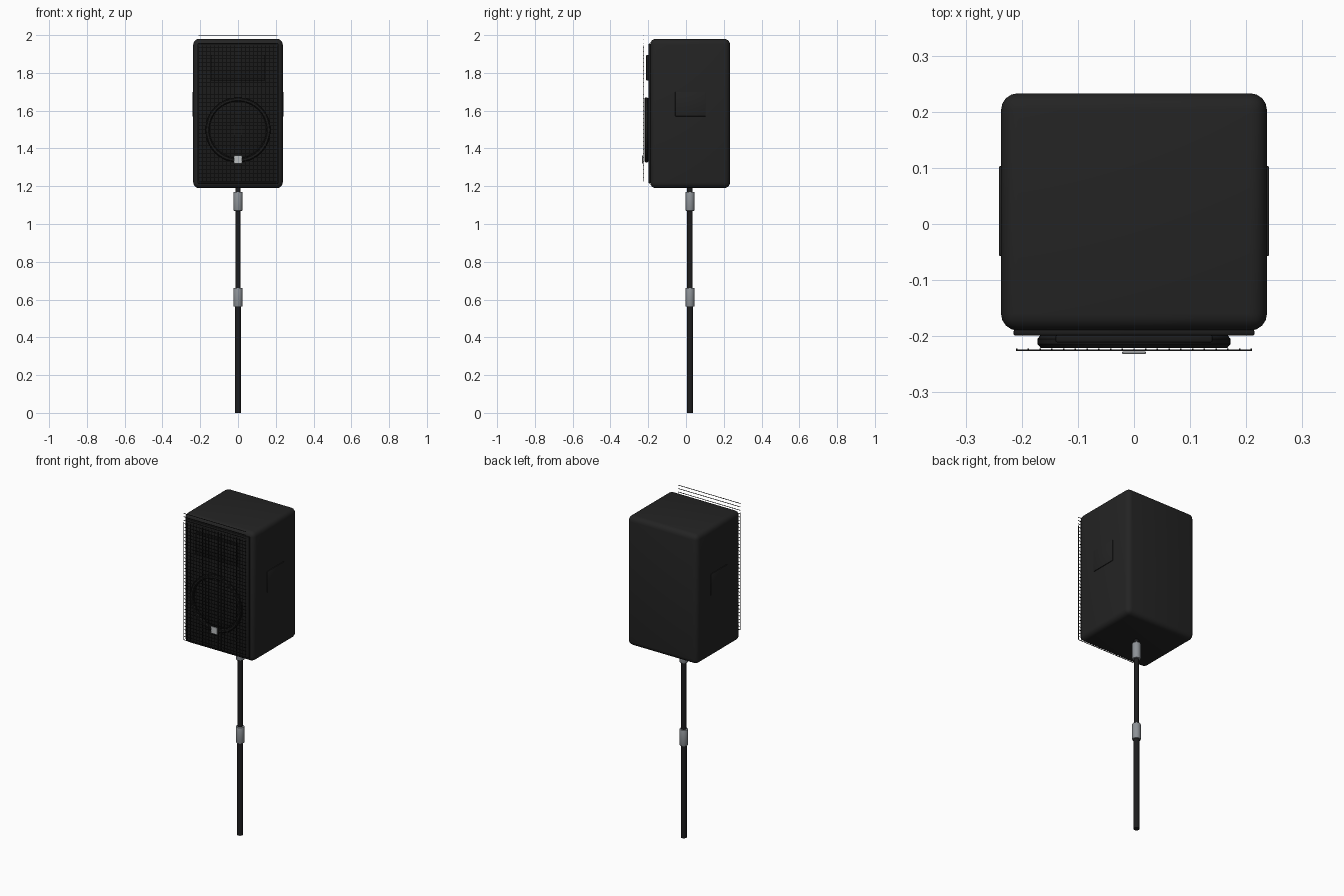
import bpy, math

if "Cube" in bpy.data.objects:
    bpy.data.objects.remove(bpy.data.objects["Cube"])


def material(name, r, g, b):
    m = bpy.data.materials.new(name)
    m.diffuse_color = (r, g, b, 1)
    m.use_nodes = True
    m.node_tree.nodes["Principled BSDF"].inputs["Base Color"].default_value = m.diffuse_color
    return m


CABINET = material("cabinet black", 0.017, 0.017, 0.017)
PANEL = material("panel black", 0.011, 0.011, 0.011)
POLE = material("pole black", 0.012, 0.012, 0.013)
WIRE = material("wire black", 0.010, 0.010, 0.010)
STEEL = material("collar steel", 0.27, 0.29, 0.31)
SILVER = material("badge silver", 0.50, 0.52, 0.53)
CY = 0.021          # depth of the pole and cabinet centre
WOOFER_Z = 1.498


def finish(name, mat, bevel=0, segments=3, smooth=True):
    o = bpy.context.object
    o.name = name
    o.data.materials.append(mat)
    if bevel:
        b = o.modifiers.new("bevel", 'BEVEL')
        b.width, b.segments = bevel, segments
        b.limit_method = 'ANGLE'
        bpy.ops.object.modifier_apply(modifier="bevel")
    if smooth:
        bpy.ops.object.shade_smooth_by_angle(angle=math.radians(35))
    return o


def box(name, x0, x1, y0, y1, z0, z1, mat, bevel=0, segments=3):
    bpy.ops.mesh.primitive_cube_add(
        size=1, location=((x0 + x1) / 2, (y0 + y1) / 2, (z0 + z1) / 2))
    bpy.context.object.scale = (x1 - x0, y1 - y0, z1 - z0)
    bpy.ops.object.transform_apply(location=False, rotation=False, scale=True)
    return finish(name, mat, bevel, segments, bevel > 0)


def tube(name, radius, z0, z1, mat, bevel=0):
    bpy.ops.mesh.primitive_cylinder_add(
        vertices=32, radius=radius, depth=z1 - z0, location=(0, CY, (z0 + z1) / 2))
    return finish(name, mat, bevel, 2)


def lathe(name, profile, mat, n=64):
    """Spin (radius, y) points about the woofer axis."""
    verts, faces = [], []
    for r, y in profile:
        for i in range(n):
            a = 2 * math.pi * i / n
            verts.append((r * math.cos(a), y, WOOFER_Z + r * math.sin(a)))
    for k in range(len(profile) - 1):
        for i in range(n):
            j = (i + 1) % n
            faces.append((k * n + i, k * n + j, (k + 1) * n + j, (k + 1) * n + i))
    faces.append(tuple((len(profile) - 1) * n + i for i in range(n)))
    me = bpy.data.meshes.new(name)
    me.from_pydata(verts, [], faces)
    o = bpy.data.objects.new(name, me)
    bpy.context.collection.objects.link(o)
    bpy.ops.object.select_all(action='DESELECT')
    bpy.context.view_layer.objects.active = o
    o.select_set(True)
    bpy.ops.object.mode_set(mode='EDIT')
    bpy.ops.mesh.select_all(action='SELECT')
    bpy.ops.mesh.normals_make_consistent(inside=False)
    bpy.ops.object.mode_set(mode='OBJECT')
    return finish(name, mat)


# Cabinet, front baffle and side handles
box("cabinet", -0.237, 0.237, -0.19, 0.233, 1.19, 1.98, CABINET, 0.03, 4)
box("front_baffle", -0.215, 0.215, -0.199, -0.188, 1.215, 1.955, PANEL, 0.004, 2)
for side, s in (("left", -1), ("right", 1)):
    xs = sorted((s * 0.234, s * 0.241))
    box(side + "_handle", *xs, -0.057, 0.103, 1.57, 1.70, CABINET, 0.002, 2)

# Tweeter horn plate
box("horn_plate", -0.14, 0.14, -0.211, -0.198, 1.76, 1.895, PANEL, 0.003, 2)

# Woofer surround and domed cone
lathe("woofer_surround", [
    (0.166, -0.197), (0.172, -0.205), (0.172, -0.214), (0.166, -0.221),
    (0.156, -0.221), (0.150, -0.214), (0.150, -0.204)], PANEL)
lathe("woofer_cone", [
    (0.150 * math.cos(t), -0.203 - 0.014 * math.sin(t))
    for t in [i * math.pi / 18 for i in range(9)]], WIRE)

# Grille of crossed wires
half = 0.0013
for i in range(21):
    x = -0.209 + 0.0209 * i
    box(f"grille_upright_{i}", x - half, x + half, -0.2245, -0.222, 1.228, 1.945, WIRE)
for i in range(38):
    z = 1.227 + 0.02086 * i
    box(f"grille_crossbar_{i}", -0.21, 0.21, -0.2265, -0.224, z - half, z + half, WIRE)

# Badge
box("badge", -0.021, 0.021, -0.232, -0.227, 1.32, 1.363, SILVER, 0.001, 1)

# Telescopic pole and clamping collars
tube("lower_pole", 0.017, 0, 0.60, POLE)
tube("upper_pole", 0.0145, 0.60, 1.20, POLE)
tube("middle_collar", 0.024, 0.563, 0.662, STEEL, 0.004)
tube("top_collar", 0.024, 1.07, 1.17, STEEL, 0.004)
